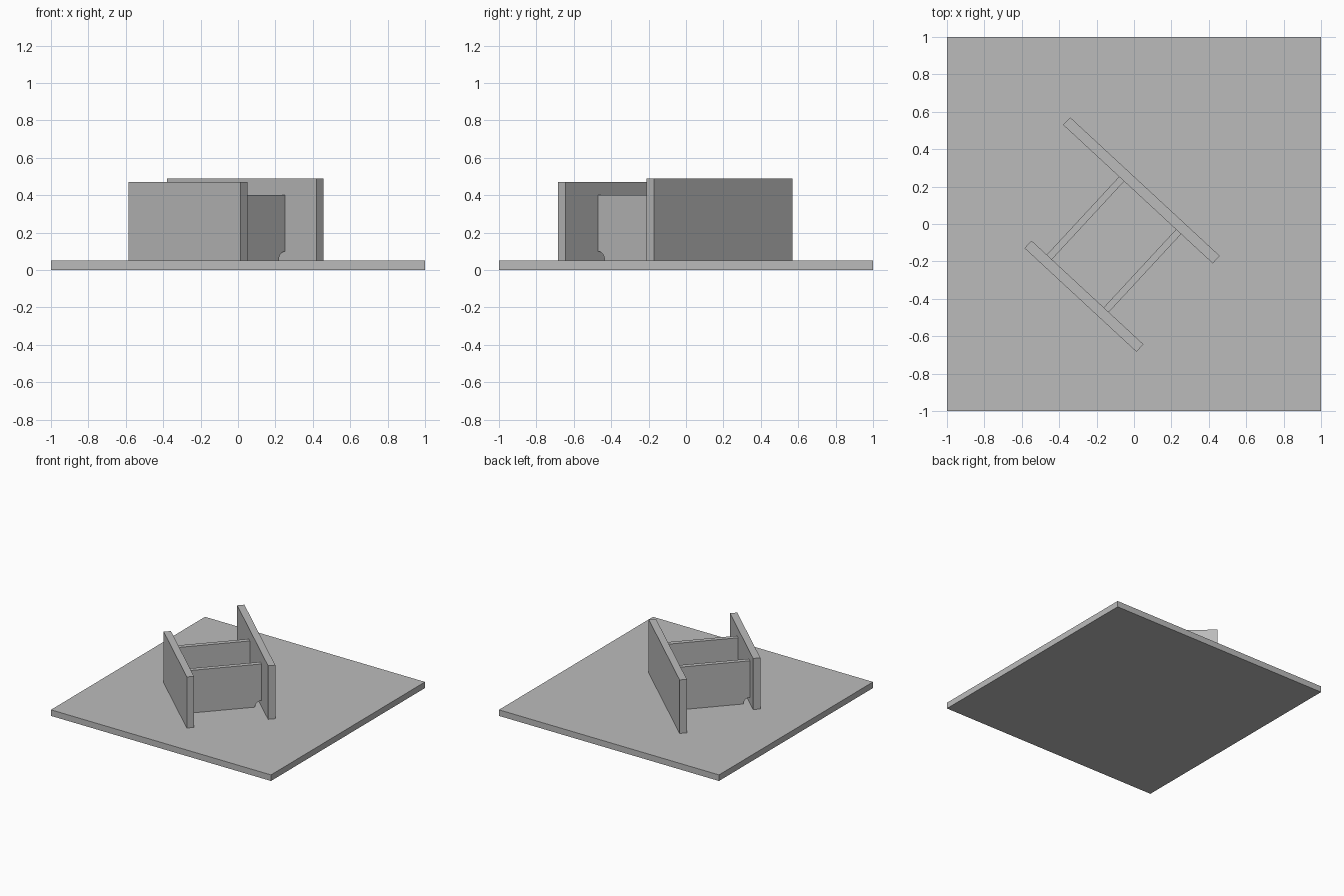
import bpy
import bmesh
from math import radians, sin, cos, pi
from mathutils import Matrix

cube = bpy.data.objects.get("Cube")
if cube:
    bpy.data.objects.remove(cube, do_unlink=True)

# Single plain grey
grey = bpy.data.materials.new("plain grey")
grey.use_nodes = True
colour = (0.5, 0.5, 0.5, 1)
grey.diffuse_color = colour
grey.node_tree.nodes["Principled BSDF"].inputs["Base Color"].default_value = colour

BASE = 0.05
TURN = Matrix.Rotation(radians(-42.8), 4, 'Z')


def extrude_profile(name, points, thickness, matrix):
    """Extrude a (y, z) outline symmetrically along x, then place it."""
    bm = bmesh.new()
    face = bm.faces.new([bm.verts.new((-thickness / 2, y, z)) for y, z in points])
    result = bmesh.ops.extrude_face_region(bm, geom=[face])
    moved = [v for v in result["geom"] if isinstance(v, bmesh.types.BMVert)]
    bmesh.ops.translate(bm, verts=moved, vec=(thickness, 0, 0))
    bmesh.ops.recalc_face_normals(bm, faces=bm.faces)
    mesh = bpy.data.meshes.new(name)
    bm.to_mesh(mesh)
    bm.free()
    mesh.materials.append(grey)
    obj = bpy.data.objects.new(name, mesh)
    obj.matrix_world = matrix
    bpy.context.collection.objects.link(obj)
    return obj


def rectangle(depth, height):
    d = depth / 2
    return [(-d, 0), (d, 0), (d, height), (-d, height)]


def coped_panel(length, height, radius, steps=8):
    """Rectangle with a quarter circle removed from both lower corners."""
    arc = [(radius * cos(i * pi / 2 / steps), radius * sin(i * pi / 2 / steps))
           for i in range(steps + 1)]
    h = length / 2
    right = [(h - a, b) for a, b in arc]
    left = [(-y, z) for y, z in reversed(right)]
    return right + [(h, height), (-h, height)] + left


# Square base plate
extrude_profile("base_plate", rectangle(2, BASE), 2, Matrix())

# Two parallel upright walls, turned on the plate
for name, x, y, length, height in (("back_wall", -0.093, 0.159, 1.09, 0.44),
                                   ("front_wall", 0.066, -0.465, 0.816, 0.42)):
    extrude_profile(name, rectangle(0.055, height), length,
                    TURN @ Matrix.Translation((x, y, BASE)))

# Two thin stiffeners between the walls
for name, x in (("left_stiffener", 0.203), ("right_stiffener", -0.212)):
    extrude_profile(name, coped_panel(0.569, 0.35, 0.05), 0.037,
                    TURN @ Matrix.Translation((x, -0.153, BASE)))
